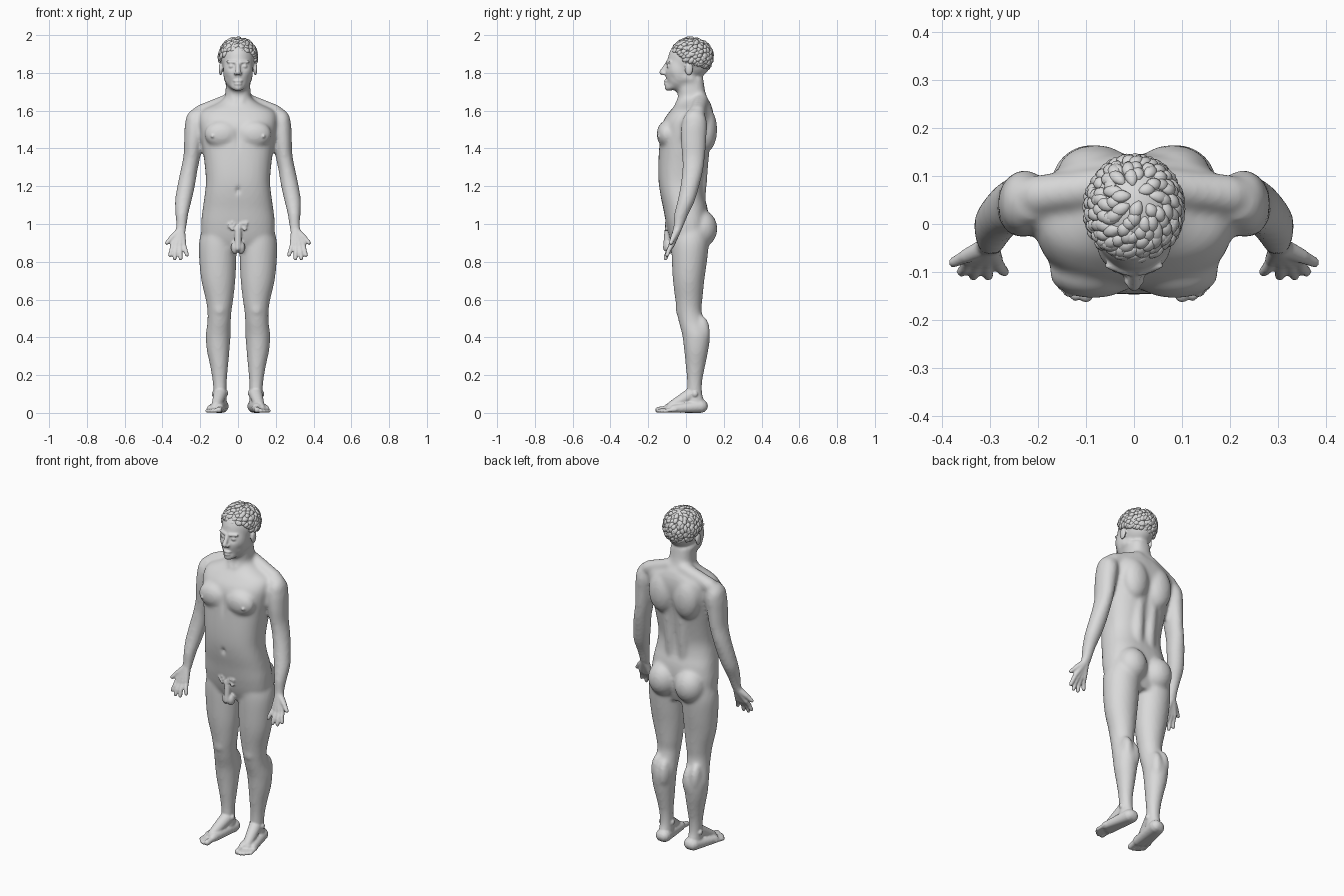
import bpy, bmesh, math, random
from mathutils import Vector, Matrix

random.seed(4)
if "Cube" in bpy.data.objects:
    bpy.data.objects.remove(bpy.data.objects["Cube"], do_unlink=True)

clay = bpy.data.materials.new("light grey clay")
clay.use_nodes = True
clay.diffuse_color = (0.7, 0.7, 0.7, 1)
bsdf = next(n for n in clay.node_tree.nodes if n.type == "BSDF_PRINCIPLED")
bsdf.inputs["Base Color"].default_value = clay.diffuse_color
bsdf.inputs["Roughness"].default_value = 0.7
SIDES = (1, -1)


def skin(bm, stations, sides=24, power=2.0):
    """Closed surface through (centre, axis_a, axis_b) cross-sections."""
    rings = []
    for centre, a, b in stations:
        ring = []
        for i in range(sides):
            t = math.tau * i / sides
            c, s = math.cos(t), math.sin(t)
            c = math.copysign(abs(c) ** (2 / power), c)
            s = math.copysign(abs(s) ** (2 / power), s)
            ring.append(bm.verts.new(centre + a * c + b * s))
        rings.append(ring)
    for low, high in zip(rings, rings[1:]):
        for i in range(sides):
            j = (i + 1) % sides
            bm.faces.new((low[i], low[j], high[j], high[i]))
    bm.faces.new(rings[0][::-1])
    bm.faces.new(rings[-1])


def resample(rows, steps=5):
    """Catmull-Rom interpolation of a table of sections."""
    out, last = [], len(rows) - 1
    for i in range(last):
        p, q, r, s = (rows[min(max(k, 0), last)] for k in range(i - 1, i + 3))
        for n in range(steps):
            t = n / steps
            out.append([b + t / 2 * (c - a + t * (2 * a - 5 * b + 4 * c - d + t * (3 * (b - c) + d - a)))
                        for a, b, c, d in zip(p, q, r, s)])
    return out + [list(rows[-1])]


def limb(bm, rows, side=1, power=2.0):
    """Rows are x, y, z, half width, half depth."""
    skin(bm, [(Vector((x * side, y, z)), Vector((w, 0, 0)), Vector((0, d, 0)))
              for x, y, z, w, d in resample(rows)], 32, power)


def frame(direction):
    a = direction.orthogonal().normalized()
    return a, direction.cross(a).normalized()


def capsule(bm, start, end, r0, r1, side=1):
    p, q = (Vector((v[0] * side, v[1], v[2])) for v in (start, end))
    d = (q - p).normalized()
    a, b = frame(d)
    angles = (0.15, 0.5, 1.0, math.pi / 2)
    ends = [(p - d * r0 * math.cos(t), r0 * math.sin(t)) for t in angles]
    ends += [(q + d * r1 * math.cos(t), r1 * math.sin(t)) for t in reversed(angles)]
    skin(bm, [(c, a * r, b * r) for c, r in ends], 16)


def blob(bm, centre, radii, side=1):
    c = Vector((centre[0] * side, centre[1], centre[2]))
    bmesh.ops.create_uvsphere(bm, u_segments=28, v_segments=18, radius=1,
                              matrix=Matrix.LocRotScale(c, None, Vector(radii)))


def dent(bm, centre, radius, depth, stretch=1.0):
    """Push a soft hollow into the surface; stretch lengthens it in z."""
    bm.normal_update()
    c = Vector(centre)
    moves = []
    for v in bm.verts:
        d = v.co - c
        d.z /= stretch
        if d.length < radius * 3:
            moves.append((v, v.normal * depth * math.exp(-(d.length / radius) ** 2)))
    for v, m in moves:
        v.co -= m


def add_object(name, bm):
    bmesh.ops.recalc_face_normals(bm, faces=bm.faces)
    mesh = bpy.data.meshes.new(name)
    bm.to_mesh(mesh)
    bm.free()
    mesh.materials.append(clay)
    mesh.shade_smooth()
    obj = bpy.data.objects.new(name, mesh)
    bpy.context.scene.collection.objects.link(obj)
    return obj


def fuse(name, bm, voxel, rounds):
    """Merge overlapping volumes into one soft surface."""
    obj = add_object(name, bm)
    remesh = obj.modifiers.new("merge", "REMESH")
    remesh.mode, remesh.voxel_size = "VOXEL", voxel
    soften = obj.modifiers.new("soften", "SMOOTH")
    soften.factor, soften.iterations = 0.5, rounds
    graph = bpy.context.evaluated_depsgraph_get()
    mesh = bpy.data.meshes.new_from_object(obj.evaluated_get(graph))
    obj.modifiers.clear()
    obj.data = mesh
    mesh.materials.clear()
    mesh.materials.append(clay)
    mesh.shade_smooth()
    return obj


# Torso and neck: z, half width, front, back
torso = [(.86, .12, -.06, .09), (.92, .185, -.085, .11), (1, .195, -.105, .12), (1.08, .187, -.12, .115),
         (1.15, .177, -.135, .097), (1.22, .17, -.145, .092), (1.3, .175, -.147, .105), (1.4, .188, -.143, .125),
         (1.48, .2, -.137, .14), (1.55, .208, -.118, .147), (1.6, .19, -.083, .143), (1.64, .11, -.05, .13),
         (1.67, .072, -.042, .112), (1.71, .066, -.045, .1), (1.77, .063, -.05, .092)]
bm = bmesh.new()
limb(bm, [(0, (f + b) / 2, z, w, (b - f) / 2) for z, w, f, b in torso], power=2.5)

arm = [(.212, .05, 1.605, .035, .04), (.225, .045, 1.54, .054, .066), (.235, .04, 1.45, .05, .068),
       (.244, .04, 1.36, .045, .061), (.26, .035, 1.28, .045, .055), (.275, .02, 1.2, .047, .05),
       (.29, 0, 1.12, .044, .046), (.297, -.025, 1.05, .034, .038), (.3, -.04, .99, .029, .027),
       (.307, -.052, .95, .031, .022)]
leg = [(.1, .025, .98, .088, .1), (.107, .022, .9, .1, .1), (.107, .018, .8, .098, .093), (.104, .014, .7, .09, .083),
       (.098, .015, .6, .073, .072), (.098, .017, .54, .064, .066), (.1, .03, .48, .062, .068),
       (.105, .053, .41, .066, .073), (.105, .054, .33, .06, .064), (.1, .05, .25, .048, .052),
       (.097, .046, .17, .038, .041), (.095, .045, .1, .035, .042), (.095, .05, .04, .037, .055),
       (.095, .05, .005, .034, .052)]

for s in SIDES:
    limb(bm, arm, s)
    limb(bm, leg, s)
    # Muscle masses
    blob(bm, (.085, -.103, 1.475), (.092, .052, .072), s)      # chest
    blob(bm, (.232, .045, 1.53), (.048, .066, .075), s)        # shoulder
    blob(bm, (.08, .105, 1.5), (.08, .06, .12), s)             # shoulder blade
    blob(bm, (.087, .083, .975), (.086, .083, .098), s)        # buttock
    blob(bm, (.098, -.03, .55), (.034, .025, .045), s)         # kneecap
    blob(bm, (.08, .083, .41), (.034, .045, .085), s)          # inner calf
    blob(bm, (.125, .083, .43), (.034, .044, .085), s)         # outer calf
    capsule(bm, (.04, .08, 1.655), (.2, .06, 1.588), .04, .043, s)    # neck slope
    capsule(bm, (.04, .068, 1.13), (.045, .09, 1.4), .036, .036, s)   # lower back
    capsule(bm, (.06, .03, 1.77), (.015, -.05, 1.635), .014, .012, s) # neck cord
    capsule(bm, (.06, 0, 1.775), (.016, -.085, 1.725), .021, .02, s)  # jaw
# Skull and face
blob(bm, (0, .02, 1.87), (.09, .117, .107))
blob(bm, (0, -.035, 1.81), (.08, .077, .11))
blob(bm, (0, -.093, 1.724), (.026, .024, .024))
base = fuse("body_base", bm, .01, 8)

# Hollows in the soft body
bm = bmesh.new()
bm.from_mesh(base.data)
bpy.data.objects.remove(base, do_unlink=True)
dent(bm, (0, -.145, 1.175), .012, .014, 1.5)        # navel
dent(bm, (0, -.14, 1.46), .014, .007, 4)            # breastbone
dent(bm, (0, .13, 1.38), .02, .008, 8)              # spine
for s in SIDES:
    dent(bm, (.034 * s, -.1, 1.835), .017, .013)    # eye socket
    dent(bm, (.062 * s, -.075, 1.775), .022, .004)  # cheek

# Face, hands and feet
capsule(bm, (0, -.1, 1.85), (0, -.127, 1.803), .01, .014)
blob(bm, (0, -.1, 1.757), (.026, .017, .007))
blob(bm, (0, -.1, 1.741), (.022, .017, .008))
fingers = [((.345, -.075, .89), (.352, -.092, .86), (.36, -.1, .835)),
           ((.327, -.08, .883), (.332, -.1, .848), (.335, -.108, .818)),
           ((.307, -.08, .883), (.306, -.1, .848), (.304, -.108, .818)),
           ((.288, -.075, .888), (.278, -.092, .86), (.27, -.1, .837))]
toes = [(.1, -.148, .016), (.122, -.15, .011), (.138, -.141, .011), (.152, -.128, .01), (.163, -.113, .01)]
for s in SIDES:
    blob(bm, (.034, -.089, 1.835), (.016, .014, .012), s)                  # eye
    capsule(bm, (.014, -.1, 1.856), (.054, -.087, 1.859), .009, .007, s)   # brow
    blob(bm, (.013, -.116, 1.797), (.009, .013, .009), s)                  # nostril
    blob(bm, (.092, .015, 1.82), (.01, .022, .034), s)                     # ear
    blob(bm, (.135, -.145, 1.465), (.009, .009, .009), s)                  # nipple
    for knuckle, joint, tip in fingers:
        capsule(bm, (.303, -.045, .975), knuckle, .022, .015, s)
        capsule(bm, knuckle, joint, .0135, .012, s)
        capsule(bm, joint, tip, .012, .0105, s)
    capsule(bm, (.312, -.05, .96), (.352, -.068, .925), .02, .015, s)      # thumb
    capsule(bm, (.352, -.068, .925), (.376, -.08, .9), .014, .011, s)
    capsule(bm, (.094, .03, .1), (.115, -.075, .036), .036, .026, s)       # instep
    capsule(bm, (.085, .08, .036), (.1, -.09, .026), .036, .026, s)        # inner sole
    capsule(bm, (.095, .08, .036), (.122, -.08, .025), .036, .025, s)      # middle sole
    capsule(bm, (.102, .08, .034), (.145, -.065, .021), .034, .021, s)     # outer sole
    blob(bm, (.128, .048, .1), (.012, .015, .016), s)                      # ankle bones
    blob(bm, (.063, .038, .105), (.012, .015, .016), s)
    for x, y, r in toes:
        capsule(bm, (x - .006, y + .06, r + .008), (x, y, r), r, r, s)
    blob(bm, (.016, -.088, .875), (.021, .024, .034), s)
capsule(bm, (0, -.095, .965), (0, -.105, .872), .019, .017)
for i in range(26):
    x = random.uniform(-.05, .05)
    z = 1.0 + random.uniform(-.03, .015) + abs(x) * .2
    capsule(bm, (x, -.102 + x * x, z), (x * 1.1, -.108 + x * x, z - .012), .008, .005)
fuse("body", bm, .005, 3)

# Hair: a scalp cap covered in swirling tapered locks
bm = bmesh.new()
centre, size = Vector((0, .03, 1.885)), Vector((.098, .108, .1))
blob(bm, centre, size)
crown = Vector((.1, .35, .93)).normalized()
count = 330
for i in range(count):
    h = 1 - 2 * (i + .5) / count
    t = i * math.pi * (3 - math.sqrt(5))
    u = Vector((math.cos(t), math.sin(t), 0)) * math.sqrt(1 - h * h) + Vector((0, 0, h))
    if u.z < -.12 - .6 * u.y:
        continue
    jitter = Vector([random.uniform(-.5, .5) for _ in range(3)])
    flow = (u - crown).normalized() + u.cross(crown) * .9 + jitter
    flow = (flow - u * flow.dot(u)).normalized()
    lift = random.uniform(.0, .05)
    length = random.uniform(.3, .5)
    path = []
    for k in range(6):
        v = (u + flow * length * k / 5).normalized() * (.98 + lift * k / 5)
        path.append(centre + Vector([a * b for a, b in zip(v, size)]))
    stations = []
    for k, p in enumerate(path):
        along = (path[min(k + 1, 5)] - path[max(k - 1, 0)]).normalized()
        across = along.cross(u).normalized()
        r = .013 * math.sin(math.pi * (k + .5) / 6.2) + .001
        stations.append((p, across * r, along.cross(across) * r * .75))
    skin(bm, stations, 8)
add_object("hair", bm)
